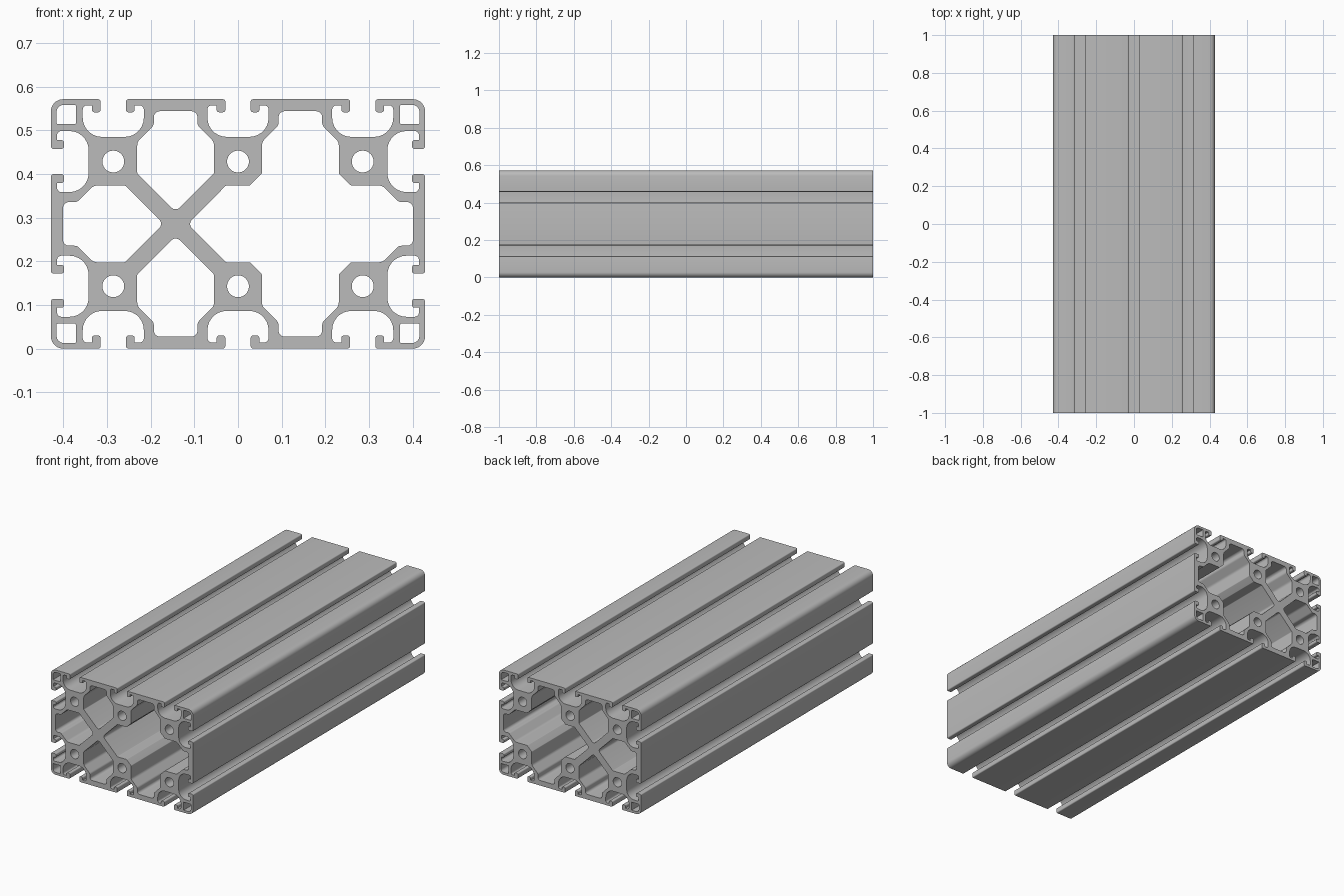
import bpy
import bmesh
from math import pi, sin, cos, tan
from mathutils import Vector

if "Cube" in bpy.data.objects:
    bpy.data.objects.remove(bpy.data.objects["Cube"], do_unlink=True)

P = 2 / 7             # module pitch
W, H = 1.5 * P, P     # half width and half height of the section
HALF_LENGTH = 1.0


def fillet(points, segments=7):
    """Round each (x, y, radius) corner of a closed polygon."""
    out = []
    for i, (x, y, r) in enumerate(points):
        p = Vector((x, y))
        a = (Vector(points[i - 1][:2]) - p).normalized()
        b = (Vector(points[(i + 1) % len(points)][:2]) - p).normalized()
        half = a.angle(b) / 2
        if r == 0 or half > 1.55:
            out.append(p)
            continue
        centre = p + (a + b).normalized() * r / sin(half)
        start = p + a * r / tan(half) - centre
        end = p + b * r / tan(half) - centre
        sweep = start.angle(end)
        for k in range(segments + 1):
            t = k / segments
            out.append(centre + (start * sin((1 - t) * sweep) + end * sin(t * sweep)) / sin(sweep))
    return out


def mirrored(half):
    """Append the reversed mirror image across the first axis."""
    return half + [(-u, d, r) for u, d, r in reversed(half)]


def place(points, middle, angle, reach):
    """Map (along, depth) points onto the side that faces the given angle."""
    c, s = round(cos(angle)), round(sin(angle))
    return [((reach - d) * c + (middle + u) * s, (reach - d) * s - (middle + u) * c, r)
            for u, d, r in points]


# T-slot with hooked lips and a rounded cavity
slot = mirrored([(-.029, 0, .006), (-.029, .03, .006), (-.049, .03, .006),
                 (-.049, .014, 0), (-.07, .014, .01), (-.07, .0864, .044)])

# Outer outline: clockwise round four sides, one slot per module
outline = []
for angle, reach, middles, span in ((pi, W, (-P / 2, P / 2), H), (pi / 2, H, (-P, 0, P), W),
                                    (0, W, (-P / 2, P / 2), H), (-pi / 2, H, (-P, 0, P), W)):
    for m in middles:
        outline += place(slot, m, angle, reach)
    outline += place([(0, 0, .028)], span, angle, reach)
loops = [fillet(outline)]

# Three equal chambers around the crossing struts
flank = [(-.05, .0275, .014), (-.05, .06, .016), (-.088, .098, .02), (-.088, .17, .006)]
chamber = flank + [(0, .258, .014)] + [(-u, d, r) for u, d, r in reversed(flank)]
for angle, middle, reach in ((pi / 2, -P / 2, H), (-pi / 2, P / 2, H), (pi, 0, W)):
    loops.append(fillet(place(chamber, middle, angle, reach)))

# Large open chamber on the other side of the struts
c = P / 2
upper = [(c - u, H - d, r) for u, d, r in flank[:3]]
rise = [(x - 2 * (x - c), y, r) for x, y, r in reversed(upper)]
top = ([(.0275 - c, 0, .014), (-.0275, .088, .006), (.0275, .088, .006), (.055, .1155, .006)]
       + rise + upper
       + [(.231, .1155, .006), (.2585, .088, .006)]
       + [(W - d, -u, r) for u, d, r in reversed(flank[:3])])
loops.append(fillet(top + [(x, -y, r) for x, y, r in reversed(top[1:])]))

# Corner hollows and round core bores
for sx in (-1, 1):
    for sy in (-1, 1):
        near, far = .013, .057
        square = [(near, near, .016), (far, near, .002), (far, far, .002), (near, far, .002)]
        loops.append(fillet([(sx * (W - a), sy * (H - b), r) for a, b, r in square]))
for x in (-P, 0, P):
    for y in (-P / 2, P / 2):
        loops.append([Vector((x + .025 * cos(k * pi / 20), y + .025 * sin(k * pi / 20)))
                      for k in range(40)])

# Filled section swept along the length
section = bpy.data.curves.new("slotted_beam_section", "CURVE")
section.dimensions = "2D"
section.fill_mode = "BOTH"
section.extrude = HALF_LENGTH
for loop in loops:
    spline = section.splines.new("POLY")
    spline.points.add(len(loop) - 1)
    for point, co in zip(spline.points, loop):
        point.co = (co.x, co.y, 0, 1)
    spline.use_cyclic_u = True
beam = bpy.data.objects.new("slotted_beam", section)
bpy.context.collection.objects.link(beam)
beam.rotation_euler.x = pi / 2
beam.location.z = H

for other in bpy.context.selected_objects:
    other.select_set(False)
beam.select_set(True)
bpy.context.view_layer.objects.active = beam
bpy.ops.object.convert(target="MESH")
beam = bpy.context.object
bpy.ops.object.transform_apply(location=True, rotation=True, scale=True)

# Weld the ends to the walls and face everything outward
bm = bmesh.new()
bm.from_mesh(beam.data)
bmesh.ops.remove_doubles(bm, verts=bm.verts, dist=.0001)
bmesh.ops.recalc_face_normals(bm, faces=bm.faces)
bm.to_mesh(beam.data)
bm.free()
bpy.ops.object.shade_smooth_by_angle(angle=pi / 6)

# Plain aluminium grey
grey = bpy.data.materials.new("aluminium_grey")
grey.use_nodes = True
colour = (.5, .5, .5, 1)
grey.diffuse_color = colour
grey.node_tree.nodes["Principled BSDF"].inputs["Base Color"].default_value = colour
beam.data.materials.clear()
beam.data.materials.append(grey)
